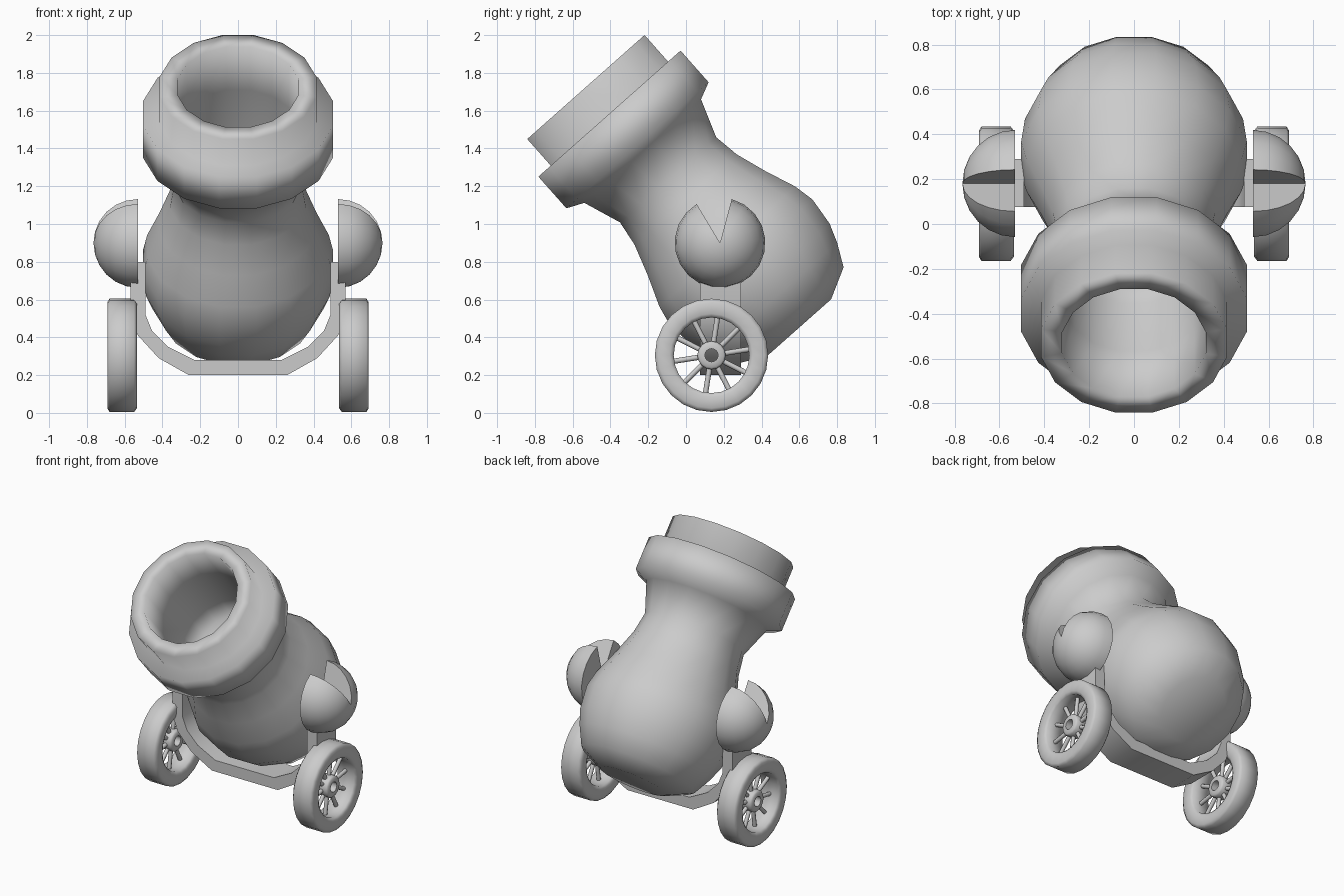
import bpy, bmesh
from math import sin, cos, tau, pi, radians
from mathutils import Vector

if "Cube" in bpy.data.objects:
    bpy.data.objects.remove(bpy.data.objects["Cube"])


def finish(name, bm, angle=None, mirror=False):
    bmesh.ops.remove_doubles(bm, verts=bm.verts, dist=1e-5)
    bmesh.ops.dissolve_degenerate(bm, edges=bm.edges, dist=1e-5)
    bmesh.ops.recalc_face_normals(bm, faces=bm.faces)
    me = bpy.data.meshes.new(name)
    bm.to_mesh(me)
    bm.free()
    ob = bpy.data.objects.new(name, me)
    bpy.context.collection.objects.link(ob)
    bpy.ops.object.select_all(action='DESELECT')
    ob.select_set(True)
    bpy.context.view_layer.objects.active = ob
    if angle is None:
        bpy.ops.object.shade_smooth()
    else:
        bpy.ops.object.shade_smooth_by_angle(angle=radians(angle))
    if mirror:
        ob.modifiers.new("mirror", 'MIRROR')
    return ob


def lathe(bm, profile, origin, axis, side, n, start=0.0, sweep=tau):
    """Revolve a closed (distance, radius) profile around an axis."""
    o, d, u = Vector(origin), Vector(axis).normalized(), Vector(side)
    v = d.cross(u)
    full = abs(sweep - tau) < 1e-6
    rings = []
    for i in range(n if full else n + 1):
        a = start + sweep * i / n
        rad = u * cos(a) + v * sin(a)
        rings.append([bm.verts.new(o + d * t + rad * r) for t, r in profile])
    m = len(profile)
    for i in range(n):
        p, q = rings[i], rings[(i + 1) % len(rings)]
        for j in range(m):
            k = (j + 1) % m
            if profile[j][1] == 0 and profile[k][1] == 0:
                continue
            bm.faces.new((p[j], p[k], q[k], q[j]))
    if not full:
        bm.faces.new(rings[0])
        bm.faces.new(rings[-1])


# Barrel: bore, rim, muzzle band, neck and bulbous breech
N = 16
k = 1 / cos(pi / N)
barrel = [(0.75, 0), (0.75, 0.27), (0.60, 0.295), (0.3, 0.315), (0.0, 0.32),
          (0.0, 0.415), (0.188, 0.415), (0.188, 0.503), (0.412, 0.503),
          (0.453, 0.413), (0.656, 0.340), (0.796, 0.361), (0.963, 0.416),
          (1.129, 0.480), (1.241, 0.503), (1.397, 0.486), (1.499, 0.449),
          (1.619, 0.388), (1.702, 0.226), (1.702, 0)]
bm = bmesh.new()
lathe(bm, [(t, r * k) for t, r in barrel], (0, -0.53, 1.725),
      (0, 0.663, -0.748), (1, 0, 0), N, pi / N)
finish("barrel", bm)

# Side domes with a wedge cut out of the top
dome = [(0.53, 0)] + [(0.53 + 0.235 * sin(pi / 2 * i / 6),
                       0.24 * cos(pi / 2 * i / 6) if i < 6 else 0)
                      for i in range(7)]
bm = bmesh.new()
lathe(bm, dome, (0, 0.18, 0.90), (1, 0, 0), (0, 1, 0), 18,
      radians(121), radians(314))
finish("side_domes", bm, 40, True)

# U-shaped cradle strap under the barrel
outer = [(0.57, 0.80), (0.57, 0.52), (0.53, 0.41), (0.42, 0.29), (0.26, 0.20)]
inner = [(0.49, 0.80), (0.49, 0.52), (0.455, 0.435), (0.37, 0.35), (0.23, 0.28)]
outer += [(-x, z) for x, z in reversed(outer)]
inner += [(-x, z) for x, z in reversed(inner)]
bm = bmesh.new()
rows = [[bm.verts.new((x, y, z)) for y, (x, z) in
         ((0.075, a), (0.29, a), (0.29, b), (0.075, b))]
        for a, b in zip(outer, inner)]
for p, q in zip(rows, rows[1:]):
    for j in range(4):
        bm.faces.new((p[j], p[(j + 1) % 4], q[(j + 1) % 4], q[j]))
bm.faces.new(rows[0])
bm.faces.new(rows[-1])
finish("cradle", bm, 40)

# Wheels: rounded rim, hub ring and spokes
CENTRE = (0, 0.135, 0.305)
rim = [(0.54, 0.22), (0.535, 0.28), (0.55, 0.30), (0.68, 0.30), (0.692, 0.28),
       (0.692, 0.22), (0.68, 0.20), (0.55, 0.20)]
bm = bmesh.new()
lathe(bm, rim, CENTRE, (1, 0, 0), (0, 1, 0), 24)
finish("wheel_rims", bm, None, True)

hub = [(0.57, 0.035), (0.57, 0.065), (0.58, 0.075), (0.65, 0.075),
       (0.66, 0.065), (0.66, 0.035)]
bm = bmesh.new()
lathe(bm, hub, CENTRE, (1, 0, 0), (0, 1, 0), 16)
finish("wheel_hubs", bm, 50, True)

bm = bmesh.new()
for i in range(10):
    a = tau * (i + 0.25) / 10
    out = Vector((0, cos(a), sin(a)))
    spoke = [(0.06, 0), (0.06, 0.014), (0.21, 0.014), (0.21, 0)]
    lathe(bm, spoke, Vector(CENTRE) + Vector((0.615, 0, 0)), out, (1, 0, 0), 8)
finish("wheel_spokes", bm, 50, True)
